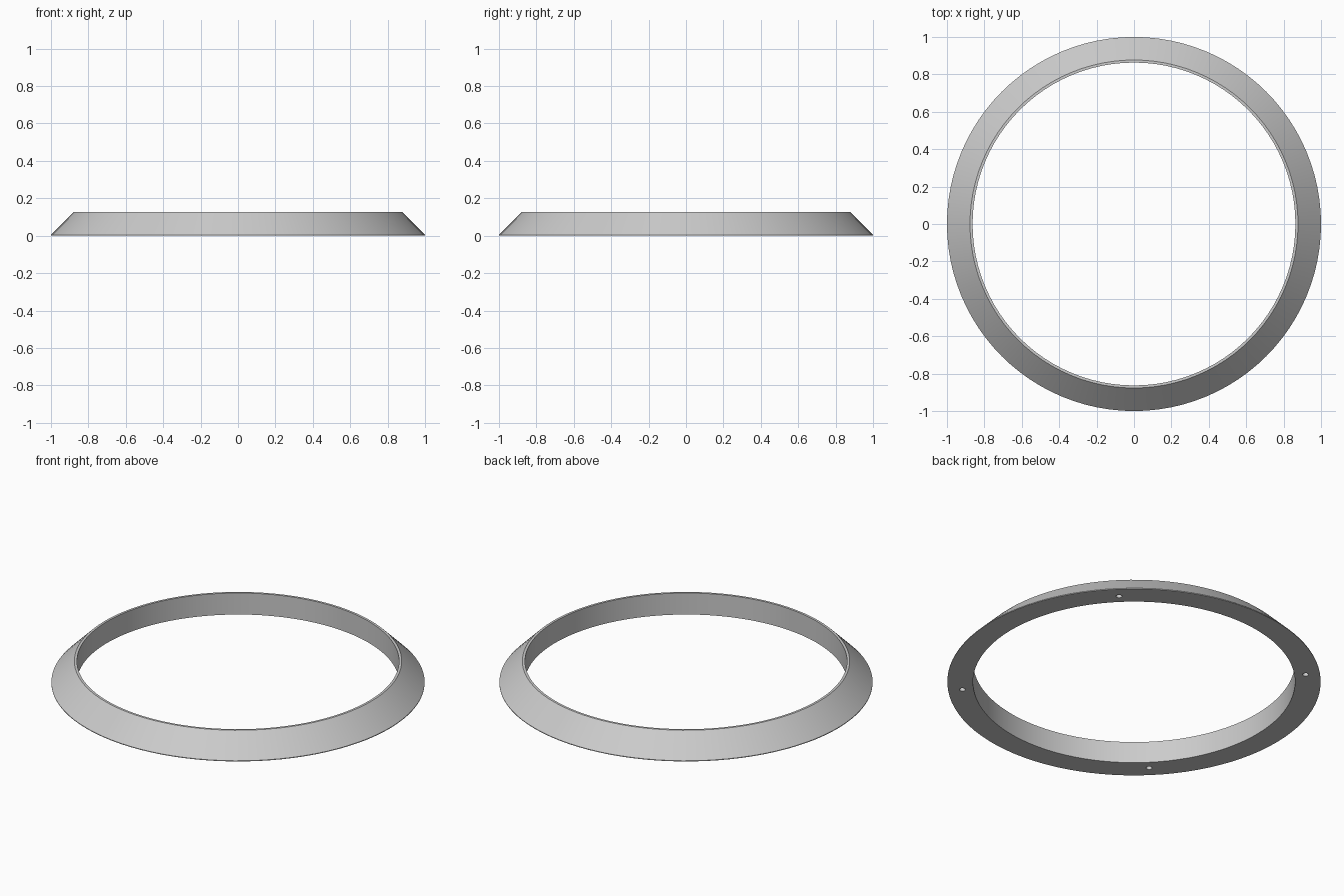
import bpy, bmesh, math
from mathutils import Matrix

if "Cube" in bpy.data.objects:
    bpy.data.objects.remove(bpy.data.objects["Cube"])

SIDES = 96
grey = bpy.data.materials.new("light grey")
grey.diffuse_color = (0.6, 0.6, 0.6, 1)
grey.use_nodes = True
grey.node_tree.nodes["Principled BSDF"].inputs["Base Color"].default_value = grey.diffuse_color


def finish(bm, name):
    bmesh.ops.recalc_face_normals(bm, faces=bm.faces)
    mesh = bpy.data.meshes.new(name)
    bm.to_mesh(mesh)
    bm.free()
    mesh.materials.append(grey)
    obj = bpy.data.objects.new(name, mesh)
    bpy.context.collection.objects.link(obj)
    return obj


# Bevelled ring: closed cross-section (radius, height) swept round z
profile = [(0.863, 0), (1.0, 0), (1.0, 0.004), (0.877, 0.127), (0.863, 0.127)]
bm = bmesh.new()
loops = []
for i in range(SIDES):
    a = 2 * math.pi * i / SIDES
    loops.append([bm.verts.new((r * math.cos(a), r * math.sin(a), z)) for r, z in profile])
n = len(profile)
for i in range(SIDES):
    p, q = loops[i], loops[(i + 1) % SIDES]
    for j in range(n):
        k = (j + 1) % n
        bm.faces.new((p[j], q[j], q[k], p[k]))
ring = finish(bm, "bevelled_ring")

# Four blind holes in the underside, on the diagonals
bm = bmesh.new()
for i in range(4):
    a = math.radians(45 + 90 * i)
    bmesh.ops.create_cone(bm, cap_ends=True, segments=24, radius1=0.016, radius2=0.016, depth=0.1,
                          matrix=Matrix.Translation((0.923 * math.cos(a), 0.923 * math.sin(a), 0)))
cutter = finish(bm, "hole_cutter")
cutter.hide_render = True

cut = ring.modifiers.new("holes", "BOOLEAN")
cut.operation = "DIFFERENCE"
cut.solver = "EXACT"
cut.object = cutter
bpy.context.view_layer.objects.active = ring
ring.select_set(True)
bpy.ops.object.modifier_apply(modifier=cut.name)
bpy.data.objects.remove(cutter)
bpy.ops.object.shade_smooth_by_angle(angle=math.radians(30))
